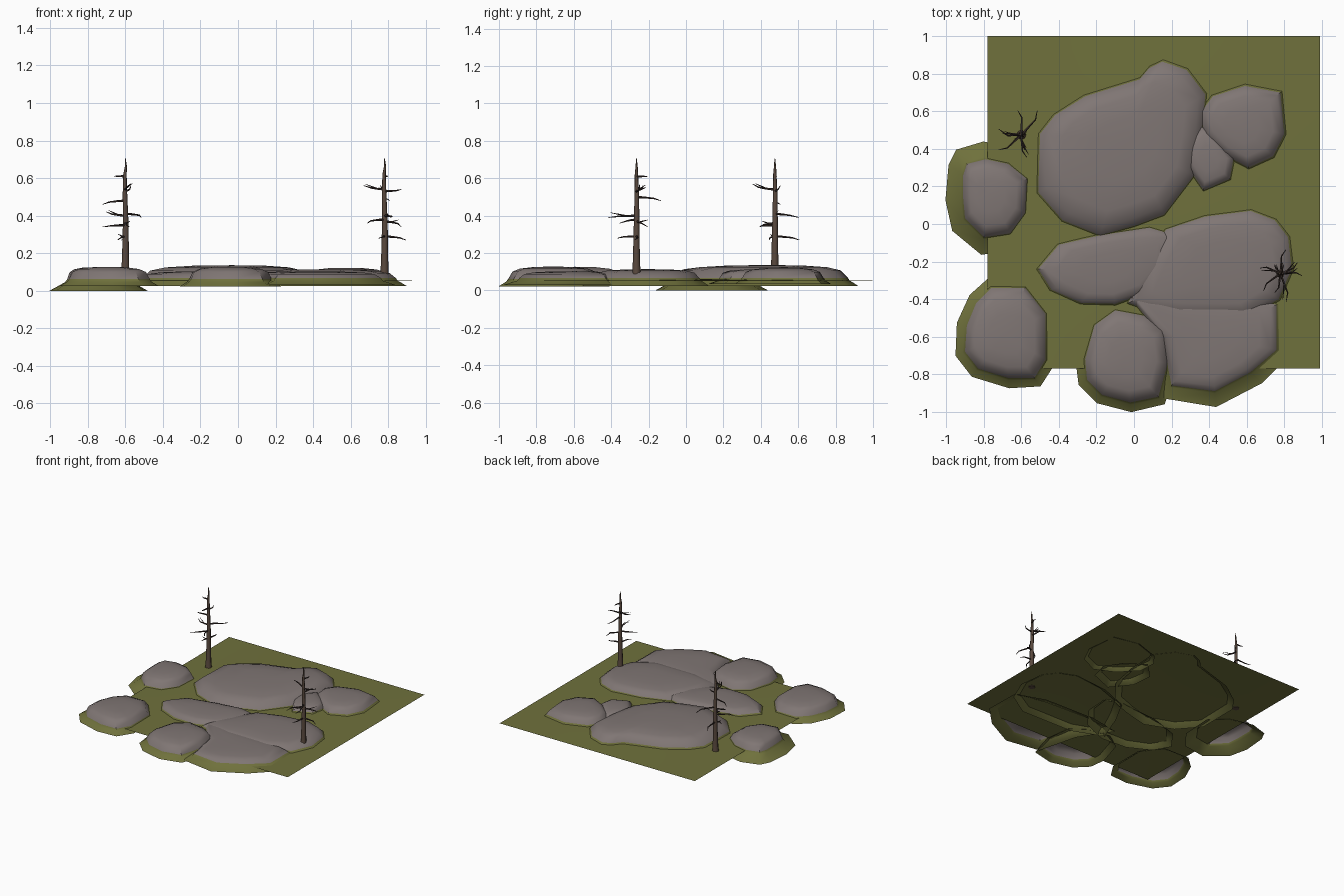
import bpy, bmesh, math
from mathutils import Vector

if "Cube" in bpy.data.objects:
    bpy.data.objects.remove(bpy.data.objects["Cube"])


def material(name, rgb):
    m = bpy.data.materials.new(name)
    m.diffuse_color = (*rgb, 1)
    m.use_nodes = True
    m.node_tree.nodes["Principled BSDF"].inputs["Base Color"].default_value = m.diffuse_color
    return m


GRASS = material("moss green", (0.160, 0.165, 0.045))
STONE = material("warm grey stone", (0.215, 0.182, 0.175))
BARK = material("brown bark", (0.100, 0.066, 0.048))
TWIG = material("dark twig", (0.045, 0.030, 0.026))


def finish(name, bm, mats, angle=40):
    me = bpy.data.meshes.new(name)
    bm.to_mesh(me)
    bm.free()
    ob = bpy.data.objects.new(name, me)
    bpy.context.collection.objects.link(ob)
    for m in mats:
        me.materials.append(m)
    bpy.ops.object.select_all(action='DESELECT')
    ob.select_set(True)
    bpy.context.view_layer.objects.active = ob
    bpy.ops.object.shade_smooth_by_angle(angle=math.radians(angle))
    return ob


# Gently swelling grass sheet
bm = bmesh.new()
bmesh.ops.create_grid(bm, x_segments=10, y_segments=10, size=0.885)
for v in bm.verts:
    u, w = v.co.x / 0.885, v.co.y / 0.885
    v.co += Vector((0.105, 0.115, 0.052 + 0.01 * (1 - u * u) * (1 - w * w)))
finish("grass_sheet", bm, [GRASS])


def rock(name, outline, top, skirt=0.06, low=0.025, edge=0.068):
    """Open domed shell: mossy skirt, stone shoulder and flattened stone crown."""
    pts = [Vector((x, y, 0)) for x, y in outline]
    area = sum(a.x * b.y - b.x * a.y for a, b in zip(pts, pts[1:] + pts[:1]))
    if area < 0:
        pts.reverse()
    c = sum(pts, Vector()) / len(pts)
    rise = top - edge
    # scale, outward offset, height
    levels = [(1, skirt, low), (1, 0.012, edge - 0.015), (1, 0, edge),
              (0.91, 0, edge + rise * 0.58), (0.74, 0, edge + rise * 0.83),
              (0.42, 0, edge + rise * 0.97)]
    bm = bmesh.new()
    rings = []
    for s, off, z in levels:
        ring = []
        for p in pts:
            d = p - c
            q = c + d * s + d.normalized() * off
            ring.append(bm.verts.new((q.x, q.y, z)))
        rings.append(ring)
    n = len(pts)
    for k in range(len(rings) - 1):
        for i in range(n):
            j = (i + 1) % n
            f = bm.faces.new((rings[k][i], rings[k][j], rings[k + 1][j], rings[k + 1][i]))
            f.material_index = 0 if k < 2 else 1
    crown = bm.verts.new((c.x, c.y, top))
    for i in range(n):
        f = bm.faces.new((rings[-1][i], rings[-1][(i + 1) % n], crown))
        f.material_index = 1
    finish(name, bm, [GRASS, STONE])


# Large slabs lying in the grass
rock("large_back_rock",
     [(-.50, .48), (-.42, .58), (-.26, .68), (.03, .77), (.08, .83), (.15, .865), (.28, .82),
      (.38, .69), (.36, .48), (.32, .26), (.16, .05), (0, -.01), (-.18, -.06), (-.38, .02),
      (-.51, .17)], 0.136)
rock("back_right_rock",
     [(.36, .60), (.42, .68), (.59, .735), (.78, .70), (.80, .48), (.74, .36), (.61, .30),
      (.48, .37), (.37, .48)], 0.122, 0.04, 0.035)
rock("small_wedge_rock",
     [(.36, .52), (.46, .44), (.53, .35), (.51, .24), (.37, .18), (.29, .30), (.27, .42)],
     0.112, 0.06, 0.035)
rock("middle_left_slab",
     [(-.51, -.24), (-.40, -.11), (-.18, -.06), (.08, -.02), (.22, -.06), (.20, -.22),
      (.08, -.36), (-.10, -.425), (-.28, -.42), (-.44, -.35)], 0.104)
rock("middle_right_slab",
     [(.17, -.03), (.38, .04), (.62, .07), (.75, .02), (.82, -.07), (.84, -.24), (.77, -.40),
      (.60, -.50), (.20, -.50), (-.03, -.42), (.07, -.20)], 0.114)
rock("front_right_slab",
     [(-.03, -.38), (.20, -.36), (.55, -.38), (.76, -.43), (.76, -.67), (.62, -.79),
      (.43, -.89), (.20, -.86), (.15, -.60)], 0.103, 0.085, 0.03)
# Smaller boulders hanging over the edges
rock("left_boulder",
     [(-.91, .26), (-.89, .32), (-.79, .345), (-.67, .32), (-.57, .24), (-.58, .06),
      (-.66, -.05), (-.80, -.07), (-.90, .03), (-.91, .14)], 0.125, 0.095, 0.0, 0.06)
rock("front_left_boulder",
     [(-.89, -.54), (-.84, -.42), (-.76, -.34), (-.58, -.34), (-.47, -.48), (-.47, -.72),
      (-.53, -.82), (-.67, -.82), (-.83, -.77), (-.90, -.68)], 0.127, 0.055, 0.025, 0.062)
rock("front_middle_boulder",
     [(-.26, -.72), (-.21, -.54), (-.10, -.46), (.06, -.49), (.16, -.56), (.18, -.74),
      (.13, -.92), (-.02, -.95), (-.17, -.91), (-.25, -.83)], 0.128, 0.052, 0.022, 0.062)


def tube(bm, path, radii, sides, mat):
    """Tapered round limb through the path, closed at the tip."""
    rings = []
    for i, p in enumerate(path):
        t = (path[min(i + 1, len(path) - 1)] - path[max(i - 1, 0)]).normalized()
        a = t.cross(Vector((0, 0, 1)) if abs(t.z) < 0.8 else Vector((0, 1, 0))).normalized()
        b = t.cross(a)
        rings.append([bm.verts.new(p + radii[i] * (a * math.cos(w) + b * math.sin(w)))
                      for w in (2 * math.pi * k / sides for k in range(sides))])
    for r0, r1 in zip(rings, rings[1:]):
        for k in range(sides):
            j = (k + 1) % sides
            bm.faces.new((r0[k], r0[j], r1[j], r1[k])).material_index = mat
    bm.faces.new(rings[-1]).material_index = mat
    bm.faces.new(rings[0][::-1]).material_index = mat


def dead_tree(name, x, y, branches):
    bm = bmesh.new()
    base = Vector((x, y, 0))
    trunk = [(0, 0, .05), (0, 0, .08), (.001, 0, .2), (.002, .001, .36), (-.002, .002, .52),
             (-.002, 0, .62), (.003, .001, .66), (0, 0, .705)]
    tube(bm, [base + Vector(p) for p in trunk],
         [.026, .022, .018, .015, .012, .009, .006, .002], 8, 0)
    # bare crooked branches: reach in x, reach in y, start height, end height
    for i, (dx, dy, z0, z1) in enumerate(branches):
        d = Vector((dx, dy, 0))
        side = Vector((-dy, dx, 0)) * (0.12 if i % 2 else -0.12)
        path = [base + Vector((0, 0, z0)),
                base + d * .35 + side * .5 + Vector((0, 0, z0 + (z1 - z0) * .15)),
                base + d * .7 + side + Vector((0, 0, z0 + (z1 - z0) * .4)),
                base + d + Vector((0, 0, z1))]
        tube(bm, path, [.007, .0055, .004, .0015], 5, 1)
        # short side twig
        if i % 3 == 0:
            tip = path[2] + d * .2 - side * 1.8 + Vector((0, 0, .02))
            tube(bm, [path[1], (path[1] + tip) / 2, tip], [.004, .003, .001], 4, 1)
    bmesh.ops.recalc_face_normals(bm, faces=bm.faces)
    finish(name, bm, [BARK, TWIG], 60)


dead_tree("back_left_dead_tree", -.60, .475,
          [(.03, -.12, .54, .57), (-.12, .03, .48, .46), (.085, .13, .41, .39),
           (-.10, .01, .40, .42), (-.02, .13, .29, .27), (-.12, -.08, .35, .34),
           (.02, -.08, .36, .34), (-.06, .01, .61, .61), (.03, .03, .53, .56),
           (-.04, -.03, .29, .27)])
dead_tree("right_dead_tree", .78, -.265,
          [(-.11, .03, .54, .56), (.03, .13, .50, .48), (.09, .03, .53, .54),
           (.03, -.15, .40, .39), (-.09, -.09, .38, .36), (.115, -.01, .29, .27),
           (.09, .06, .37, .34), (-.03, -.10, .29, .28), (.01, .06, .61, .61),
           (-.03, .05, .54, .55)])
